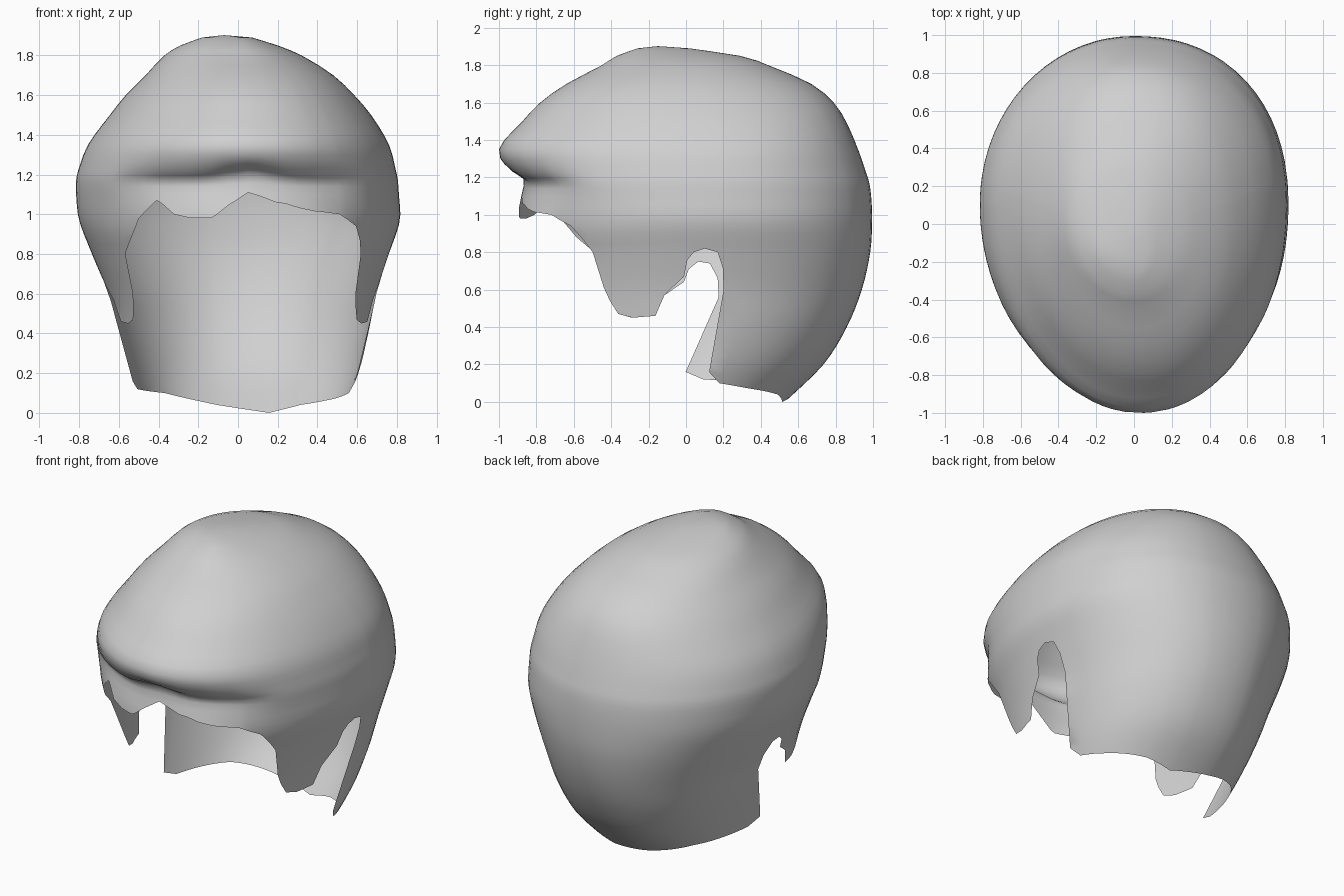
import bpy, bmesh, math

if "Cube" in bpy.data.objects:
    bpy.data.objects.remove(bpy.data.objects["Cube"])

# Section table: height, front y, back y, left x, right x, centre y
SECTIONS = [
    (0.00, -0.70, 0.53, -0.49, 0.53, 0.00),
    (0.20, -0.74, 0.735, -0.545, 0.61, 0.03),
    (0.40, -0.78, 0.86, -0.60, 0.66, 0.07),
    (0.60, -0.82, 0.94, -0.655, 0.70, 0.09),
    (0.80, -0.86, 0.985, -0.735, 0.76, 0.10),
    (0.97, -0.91, 0.995, -0.80, 0.815, 0.10),
    (1.10, -0.88, 0.99, -0.815, 0.81, 0.10),
    (1.17, -0.87, 0.98, -0.815, 0.805, 0.10),
    (1.22, -0.94, 0.965, -0.805, 0.795, 0.10),
    (1.35, -1.00, 0.92, -0.755, 0.76, 0.10),
    (1.50, -0.875, 0.855, -0.645, 0.67, 0.08),
    (1.60, -0.78, 0.79, -0.565, 0.585, 0.05),
    (1.70, -0.64, 0.67, -0.465, 0.48, 0.02),
    (1.80, -0.45, 0.44, -0.37, 0.32, 0.00),
    (1.85, -0.37, 0.29, -0.29, 0.20, -0.05),
    (1.89, -0.26, 0.02, -0.18, 0.07, -0.12),
]
# Hem lines: angle from the front in degrees, height
SIDE_FRONT = [(52, .80), (55, .61), (57, .54), (60, .47), (65.5, .45), (74, .46), (77, .57)]
HEM_RIGHT = [(1.5, 1.105), (11.5, 1.06), (26, 1.015), (36.5, 1.0), (45, .94), (49, .87)] + SIDE_FRONT + [
    (83.5, .67), (84.5, .76), (86.5, .80), (90, .82), (94.5, .80), (96.5, .72),
    (97.5, .60), (98.5, .16), (105, .10), (120, .075), (146, .04), (163, 0)]
HEM_LEFT = [(6, 1.04), (12, .98), (19, .98), (25.5, 1.0), (32, 1.07), (40, .98), (46, .88)] + SIDE_FRONT + [
    (83.5, .64), (85, .71), (88, .75), (92, .74), (95, .66),
    (96, .56), (97, .16), (105, .12), (135, .10), (168, .04)]
HEM = sorted([(-a, z) for a, z in HEM_LEFT] + HEM_RIGHT)
HEM = [(HEM[-1][0] - 360, HEM[-1][1])] + HEM + [(HEM[0][0] + 360, HEM[0][1])]


def smooth(s):
    s = min(max(s, 0), 1)
    return s * s * (3 - 2 * s)


def hem_height(a):
    for (a0, z0), (a1, z1) in zip(HEM, HEM[1:]):
        if a0 <= a <= a1:
            s = (a - a0) / (a1 - a0)
            return z0 + (z1 - z0) * (smooth(s) if abs(a) < 35 else s)


def slope(i, k):
    lo, hi = SECTIONS[max(i - 1, 0)], SECTIONS[min(i + 1, len(SECTIONS) - 1)]
    return (hi[k] - lo[k]) / (hi[0] - lo[0])


def section(z):
    """Smoothly interpolated section at height z."""
    z = min(max(z, 0), SECTIONS[-1][0])
    i = next(i for i in range(len(SECTIONS) - 1) if z <= SECTIONS[i + 1][0])
    p, q = SECTIONS[i], SECTIONS[i + 1]
    h = q[0] - p[0]
    s = (z - p[0]) / h
    return [(2*s**3 - 3*s**2 + 1) * p[k] + (s**3 - 2*s**2 + s) * h * slope(i, k)
            + (3*s**2 - 2*s**3) * q[k] + (s**3 - s**2) * h * slope(i + 1, k)
            for k in range(1, 6)]


def shell_point(a, z):
    t = math.radians(a)
    front, back, left, right, cy = section(z)
    # the brow crease fades out towards the temples
    if 0.9 < z < 1.35:
        plain = -0.89 - 0.11 * smooth((z - 0.95) / 0.40)
        front += (plain - front) * smooth((abs(a) - 28) / 32)
    # left lower flap leans forward
    if a < 0 and z < 0.5:
        cy -= 0.13 * (0.5 - z) / 0.35 * abs(math.sin(t)) ** 4
    c, s = math.cos(t), math.sin(t)
    # each quarter is an oval, squarer at the back right
    n = (2.08 if c > 0 else 2.2) if s > 0 else (2.0 if c > 0 else 2.04)
    r = (abs(c) ** n + abs(s) ** n) ** (-1 / n)
    x = r * s * (right if s > 0 else -left)
    y = cy - r * c * ((cy - front) if c > 0 else (back - cy))
    if c > 0:
        # brow sits a little to the right, with an arched crease under it
        x += 0.03 * c * c * smooth((1.9 - z) / 0.3)
        z += 0.035 * math.exp(-((x - 0.05) / 0.15) ** 2 - ((z - 1.19) / 0.06) ** 2)
    return x, y, z


# Column angles follow the hem corners plus an even spread
angles = [a for a, z in HEM[1:-1]]
for a in range(-180, 180, 5):
    if all(abs(a - b) > 1.8 for b in angles):
        angles.append(a)
angles.sort()
levels = [1.89, 1.875, 1.85, 1.825, 1.80, 1.75, 1.70, 1.65, 1.60, 1.55, 1.50, 1.45, 1.40,
          1.35, 1.30, 1.26, 1.22, 1.195, 1.17, 1.14, 1.10, 1.05] + [1 - 0.05 * i for i in range(21)]

# Hair shell: rings hung from the crown, stopped at the hem
bm = bmesh.new()
crown = bm.verts.new((-0.07, -0.15, 1.902))
columns = []
for a in angles:
    hem = hem_height(a)
    col, last = [], None
    for z in levels:
        zz = max(z, hem)
        if last is None or zz < last - 1e-6:
            vert = bm.verts.new(shell_point(a, zz))
        col.append(vert)
        last = zz
    columns.append(col)
for i, left in enumerate(columns):
    right = columns[(i + 1) % len(columns)]
    bm.faces.new((crown, left[0], right[0]))
    for j in range(len(levels) - 1):
        ring = list(dict.fromkeys((left[j], left[j + 1], right[j + 1], right[j])))
        if len(ring) > 2:
            bm.faces.new(ring)
bmesh.ops.recalc_face_normals(bm, faces=bm.faces)
if sum(f.normal.z for f in bm.faces if f.calc_center_median().z > 1.7) < 0:
    bmesh.ops.reverse_faces(bm, faces=bm.faces)
for f in bm.faces:
    f.smooth = True
mesh = bpy.data.meshes.new("hair_shell")
bm.to_mesh(mesh)
bm.free()
hair = bpy.data.objects.new("hair_shell", mesh)
bpy.context.collection.objects.link(hair)

grey = bpy.data.materials.new("light grey")
grey.diffuse_color = (0.63, 0.63, 0.63, 1)
grey.use_nodes = True
grey.node_tree.nodes["Principled BSDF"].inputs["Base Color"].default_value = grey.diffuse_color
mesh.materials.append(grey)
